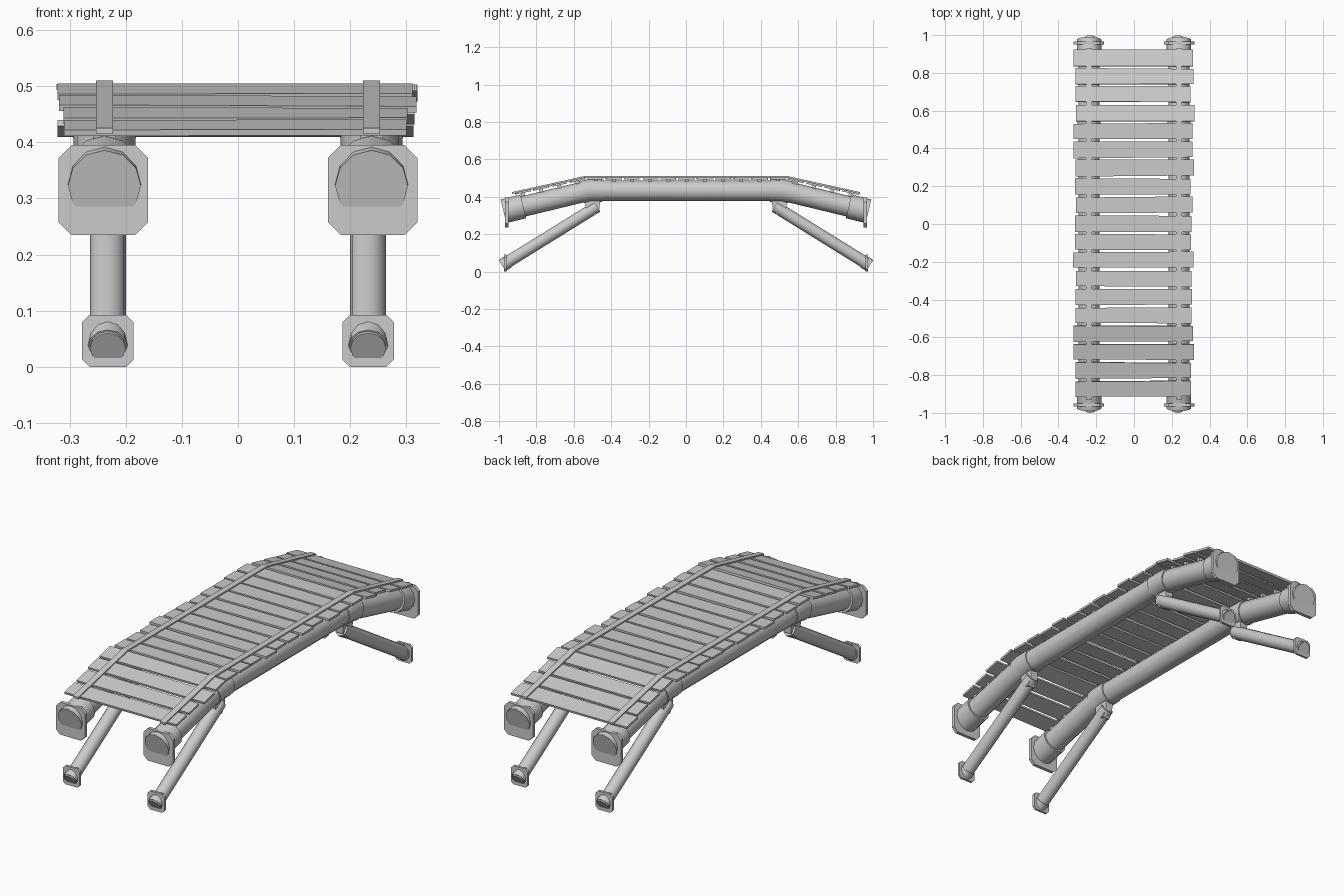
import bpy, bmesh, math, random
from mathutils import Vector, Matrix

random.seed(4)
if "Cube" in bpy.data.objects:
    bpy.data.objects.remove(bpy.data.objects["Cube"])

GREY = (0.6, 0.6, 0.6, 1)
grey = bpy.data.materials.new("plain grey")
grey.use_nodes = True
grey.diffuse_color = GREY
grey.node_tree.nodes["Principled BSDF"].inputs["Base Color"].default_value = GREY


def finish(name, bm, smooth=False):
    bmesh.ops.recalc_face_normals(bm, faces=bm.faces)
    mesh = bpy.data.meshes.new(name)
    bm.to_mesh(mesh)
    bm.free()
    mesh.materials.append(grey)
    ob = bpy.data.objects.new(name, mesh)
    bpy.context.collection.objects.link(ob)
    if smooth:
        bpy.ops.object.select_all(action='DESELECT')
        ob.select_set(True)
        bpy.context.view_layer.objects.active = ob
        bpy.ops.object.shade_smooth_by_angle(angle=math.radians(40))
    return ob


def tube(name, x, path, radius, sides=12):
    """Mitred tube along (y, z) points, at a fixed x."""
    bm = bmesh.new()
    pts = [Vector(p) for p in path]
    rings = []
    for i, p in enumerate(pts):
        a = (p - pts[i - 1]).normalized() if i else (pts[1] - p).normalized()
        b = (pts[i + 1] - p).normalized() if i < len(pts) - 1 else a
        t = (a + b).normalized()
        n = Vector((-t.y, t.x)) / t.dot(a)
        ring = []
        for k in range(sides):
            ang = 2 * math.pi * k / sides
            q = p + n * radius * math.sin(ang)
            ring.append(bm.verts.new((x + radius * math.cos(ang), q.x, q.y)))
        rings.append(ring)
    for r0, r1 in zip(rings, rings[1:]):
        for k in range(sides):
            j = (k + 1) % sides
            bm.faces.new((r0[k], r0[j], r1[j], r1[k]))
    bm.faces.new(rings[0])
    bm.faces.new(rings[-1])
    return finish(name, bm, True)


def prism(name, profile, place, lo, hi):
    """Extrude a 2D profile; place(u, v, w) maps it into space."""
    bm = bmesh.new()
    ends = [[bm.verts.new(place(u, v, w)) for u, v in profile] for w in (lo, hi)]
    n = len(profile)
    for k in range(n):
        j = (k + 1) % n
        bm.faces.new((ends[0][k], ends[0][j], ends[1][j], ends[1][k]))
    bm.faces.new(ends[0])
    bm.faces.new(ends[1])
    return finish(name, bm)


def flange(name, x, z, half, cut, y0, y1):
    c = half - cut
    octagon = [(x + sx * u, z + sz * v) for sx, sz, u, v in (
        (1, 1, half, c), (1, 1, c, half), (-1, 1, c, half), (-1, 1, half, c),
        (-1, -1, half, c), (-1, -1, c, half), (1, -1, c, half), (1, -1, half, c))]
    prism(name, octagon, lambda u, v, w: (u, w, v), y0, y1)


BEND, SLOPE = 0.52, 0.242


def pipe_z(y):
    return 0.433 - SLOPE * max(0, abs(y) - BEND)


def deck_z(y):
    return 0.498 - 0.22 * max(0, abs(y) - 0.545)


for side, sx in (("right", -1), ("left", 1)):
    x = 0.238 * sx
    # main bent pipe
    ys = (-0.972, -BEND, BEND, 0.972)
    tube(side + "_main_pipe", x, [(y, pipe_z(y)) for y in ys], 0.055)

    # raised strip that holds the planks down
    ys = (-0.93, -0.545, 0.545, 0.93)
    strip = [(y, deck_z(y) + 0.002) for y in ys]
    strip += [(y, deck_z(y) + 0.012) for y in reversed(ys)]
    prism(side + "_deck_strip", strip, lambda u, v, w: (w, u, v), x - 0.015, x + 0.015)

    for end, sy in (("front", -1), ("back", 1)):
        tag = f"{end}_{side}_"
        # pipe sleeves and end flange
        tube(tag + "end_sleeve", x, [(sy * y, pipe_z(y)) for y in (0.87, 0.976)], 0.065)
        tube(tag + "bend_collar", x,
             [(sy * y, pipe_z(y)) for y in (0.45, BEND, 0.56)], 0.06)
        flange(tag + "end_flange", 0.24 * sx, 0.315, 0.08, 0.023, sy * 0.95, sy * 0.967)

        # diagonal strut with foot plate
        lx = 0.232 * sx
        tube(tag + "strut", lx, [(sy * 0.983, 0.033), (sy * 0.475, 0.348)], 0.032)
        tube(tag + "strut_foot_sleeve", lx, [(sy * 0.978, 0.036), (sy * 0.95, 0.053)], 0.035)
        flange(tag + "foot_flange", lx, 0.046, 0.046, 0.013, sy * 0.96, sy * 0.972)

        # bracket joining strut to pipe
        bracket = [(0.46, 0.39), (0.462, 0.335), (0.485, 0.302), (0.515, 0.302),
                   (0.535, 0.33), (0.54, 0.39)]
        prism(tag + "strut_bracket", [(sy * y, z) for y, z in bracket],
              lambda u, v, w: (w, u, v), lx - 0.02, lx + 0.02)

# uneven deck planks with small bearers below
COUNT, PITCH = 19, 0.0973
for i in range(COUNT):
    y = (i - (COUNT - 1) / 2) * PITCH + 0.004
    tilt = 0 if abs(y) < 0.53 else -math.copysign(math.atan(0.22), y)
    z = deck_z(y)
    x0, x1 = -random.uniform(0.306, 0.324), random.uniform(0.298, 0.322)
    bm = bmesh.new()
    bmesh.ops.create_cube(bm, size=1)
    for v in bm.verts:
        v.co.x = x0 if v.co.x < 0 else x1
        v.co.y *= 0.084
        v.co.z *= 0.011
    edge_shift = {}
    for v in bm.verts:
        key = (v.co.x > 0, v.co.y > 0)
        edge_shift.setdefault(key, random.uniform(-0.004, 0.003))
        v.co.y += edge_shift[key]
    turn = Matrix.Rotation(tilt, 4, 'X') @ Matrix.Rotation(random.uniform(-0.004, 0.004), 4, 'Y')
    bm.transform(Matrix.Translation((0, y, z)) @ turn)
    finish(f"deck_plank_{i + 1}", bm)

    for side, sx in (("right", -1), ("left", 1)):
        bm = bmesh.new()
        bmesh.ops.create_cube(bm, size=1)
        bm.transform(Matrix.Translation((0.238 * sx, y, z - 0.013))
                     @ Matrix.Rotation(tilt, 4, 'X')
                     @ Matrix.Diagonal((0.04, 0.02, 0.02, 1)))
        finish(f"{side}_plank_bearer_{i + 1}", bm)
